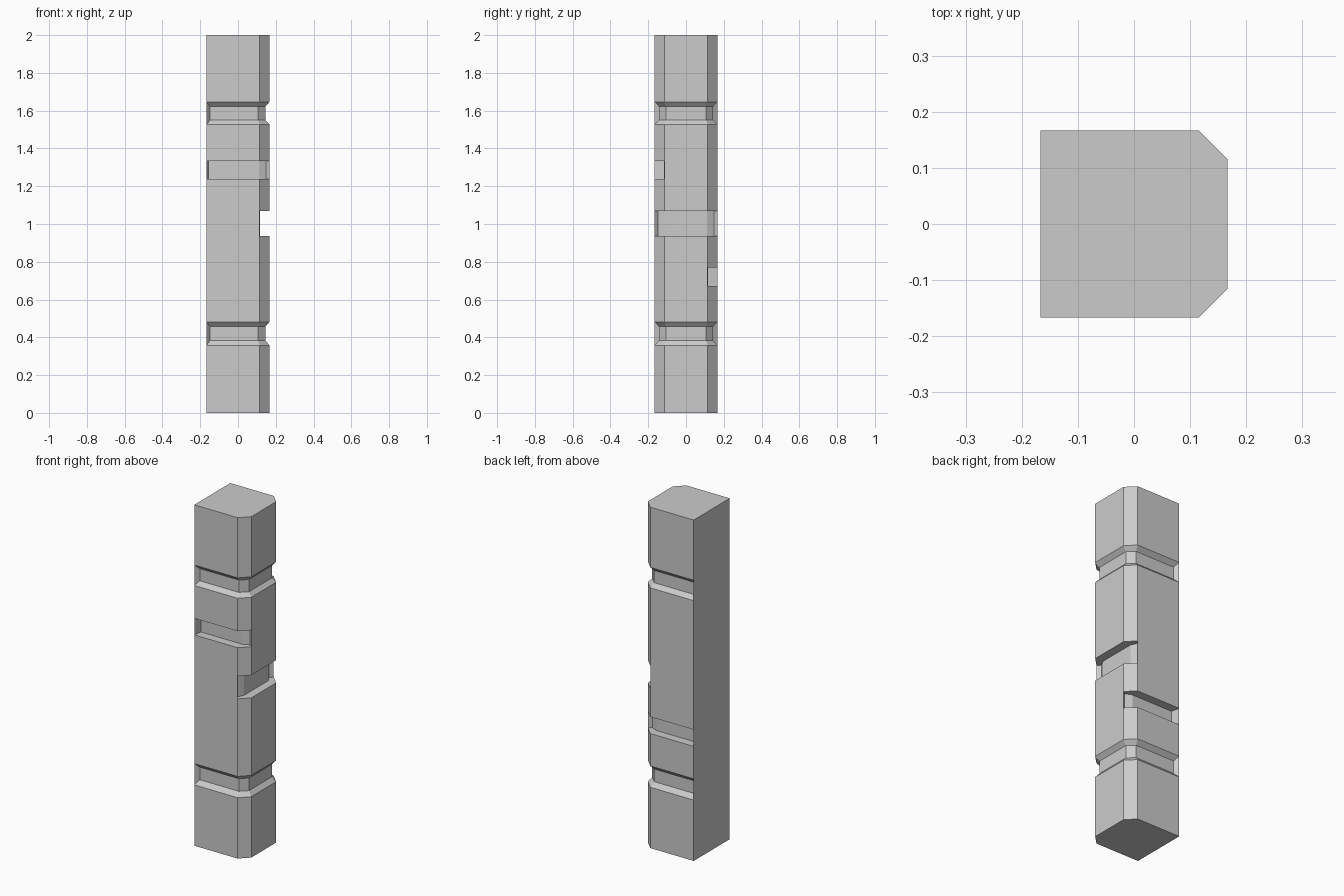
import bpy, bmesh, math

if "Cube" in bpy.data.objects:
    bpy.data.objects.remove(bpy.data.objects["Cube"])

# Post cross-section, walking from front-left round the right side to back-left
SECTION = [(-0.167, -0.167), (0.115, -0.167), (0.167, -0.115),
           (0.167, 0.115), (0.115, 0.167), (-0.167, 0.167)]


def mirror_y(points):
    return [(x, -y) for x, y in reversed(points)]


# Recessed floor outlines: ring groove, front / right / back notches
half = [(-0.148, -0.143), (0.106, -0.143), (0.145, -0.106)]
GROOVE = half + mirror_y(half)
FRONT = [(-0.157, -0.117), (0.110, -0.117), (0.148, -0.100)]
BACK = mirror_y(FRONT)
half = [(0.098, -0.148), (0.117, -0.112)]
RIGHT = half + mirror_y(half)

# (bottom z, top z, first section corner, floor outline, lower slope, upper slope)
RECESSES = [
    (0.357, 0.482, 0, GROOVE, 0.026, 0.025),
    (0.672, 0.770, 3, BACK, 0, 0),
    (0.937, 1.070, 1, RIGHT, 0, 0),
    (1.237, 1.334, 0, FRONT, 0, 0),
    (1.527, 1.647, 0, GROOVE, 0.023, 0.025),
]

bm = bmesh.new()


def ring(points, z):
    return [bm.verts.new((x, y, z)) for x, y in points]


def strip(a, b):
    """Quads between two open rows of vertices."""
    for k in range(len(a) - 1):
        bm.faces.new((a[k], a[k + 1], b[k + 1], b[k]))


# Solid bands alternate with recessed bands up the post
low = ring(SECTION, 0)
bm.faces.new(low[::-1])
for z0, z1, first, floor, rise, drop in RECESSES:
    start, end = ring(SECTION, z0), ring(SECTION, z1)
    strip(low + low[:1], start + start[:1])
    last = first + len(floor) - 1
    # sides left at full width
    for k in range(6):
        if not first <= k < last:
            n = (k + 1) % 6
            bm.faces.new((start[k], start[n], end[n], end[k]))
    # ledges, floor and end walls of the recess
    inner0, inner1 = ring(floor, z0 + rise), ring(floor, z1 - drop)
    strip(start[first:last + 1], inner0)
    strip(inner0, inner1)
    strip(inner1, end[first:last + 1])
    bm.faces.new((start[first], inner0[0], inner1[0], end[first]))
    bm.faces.new((inner0[-1], start[last], end[last], inner1[-1]))
    low = end
top = ring(SECTION, 2)
strip(low + low[:1], top + top[:1])
bm.faces.new(top)

# Merge flat neighbouring faces
bmesh.ops.recalc_face_normals(bm, faces=bm.faces)
bmesh.ops.dissolve_limit(bm, angle_limit=math.radians(0.5),
                         verts=bm.verts, edges=bm.edges)

mesh = bpy.data.meshes.new("notched_post")
bm.to_mesh(mesh)
bm.free()
bpy.context.collection.objects.link(bpy.data.objects.new("notched_post", mesh))
